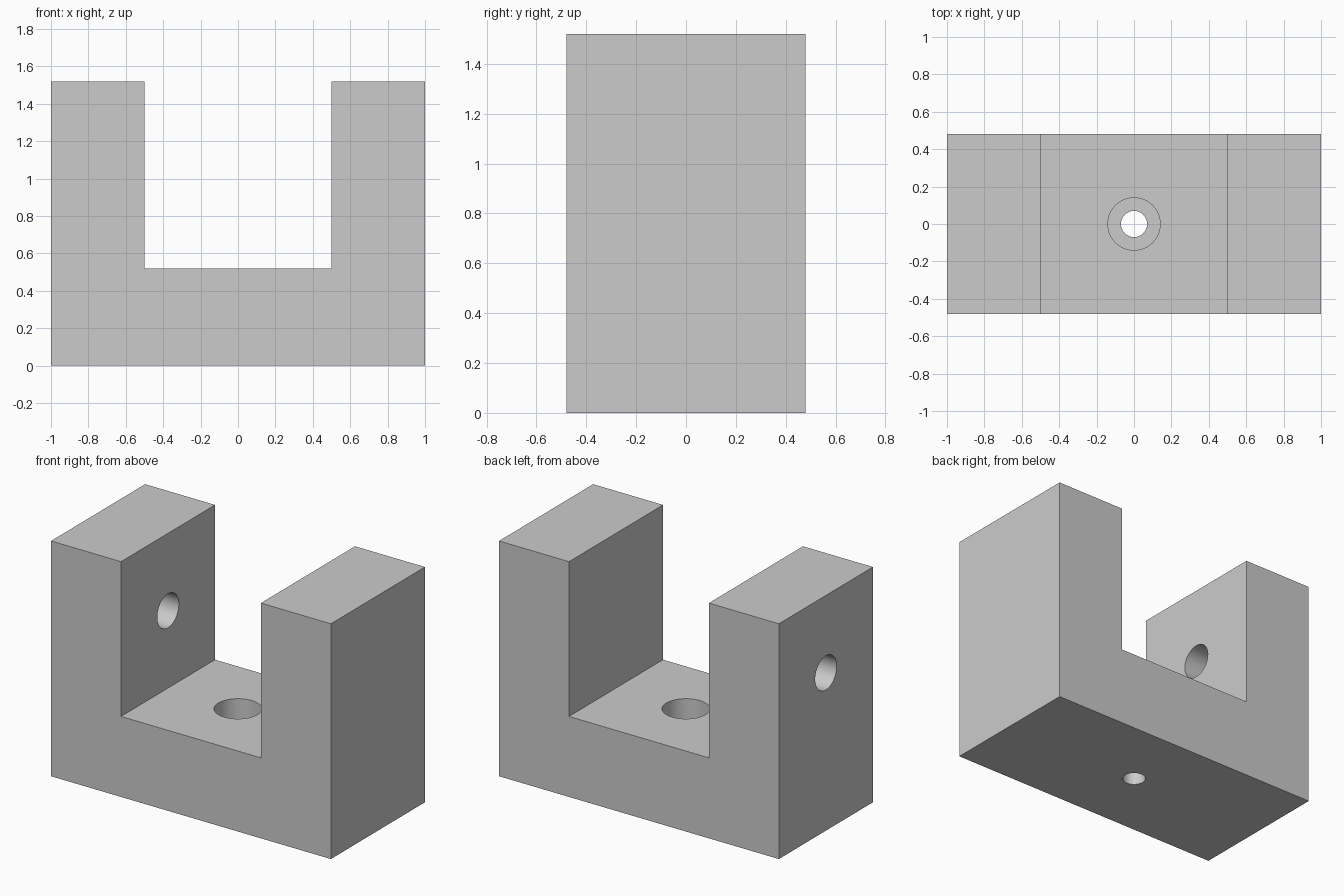
import bpy, bmesh, math

if "Cube" in bpy.data.objects:
    bpy.data.objects.remove(bpy.data.objects["Cube"])

HALF_DEPTH = 0.48
FLOOR, TOP = 0.52, 1.52

# U-shaped bracket: front profile pushed through the depth
half = [(1.0, 0.0), (1.0, TOP), (0.5, TOP), (0.5, FLOOR)]
profile = half + [(-x, z) for x, z in reversed(half)]
bm = bmesh.new()
face = bm.faces.new([bm.verts.new((x, -HALF_DEPTH, z)) for x, z in profile])
ext = bmesh.ops.extrude_face_region(bm, geom=[face])
moved = [g for g in ext["geom"] if isinstance(g, bmesh.types.BMVert)]
bmesh.ops.translate(bm, verts=moved, vec=(0, 2 * HALF_DEPTH, 0))
bmesh.ops.recalc_face_normals(bm, faces=bm.faces)
mesh = bpy.data.meshes.new("u_bracket")
bm.to_mesh(mesh)
bm.free()
bracket = bpy.data.objects.new("u_bracket", mesh)
bpy.context.collection.objects.link(bracket)


def drill(name, radius, depth, location, rotation=(0, 0, 0)):
    """Cut a round hole into the bracket."""
    bpy.ops.mesh.primitive_cylinder_add(vertices=64, radius=radius, depth=depth,
                                        location=location, rotation=rotation)
    cutter = bpy.context.object
    cutter.name = name
    cutter.hide_render = True
    mod = bracket.modifiers.new(name, 'BOOLEAN')
    mod.operation = 'DIFFERENCE'
    mod.solver = 'EXACT'
    mod.object = cutter
    bpy.ops.object.select_all(action='DESELECT')
    bpy.context.view_layer.objects.active = bracket
    bracket.select_set(True)
    bpy.ops.object.modifier_apply(modifier=mod.name)
    bpy.data.objects.remove(cutter)


# Counterbored screw hole in the base
drill("screw_hole", 0.07, 1.0, (0, 0, 0.3))
drill("counterbore", 0.14, 0.5, (0, 0, 0.26 + 0.25))
# Cross hole through the left arm only
drill("arm_hole", 0.11, 0.8, (-0.75, 0, 1.02), (0, math.pi / 2, 0))

bpy.ops.object.shade_smooth_by_angle(angle=math.radians(30))
